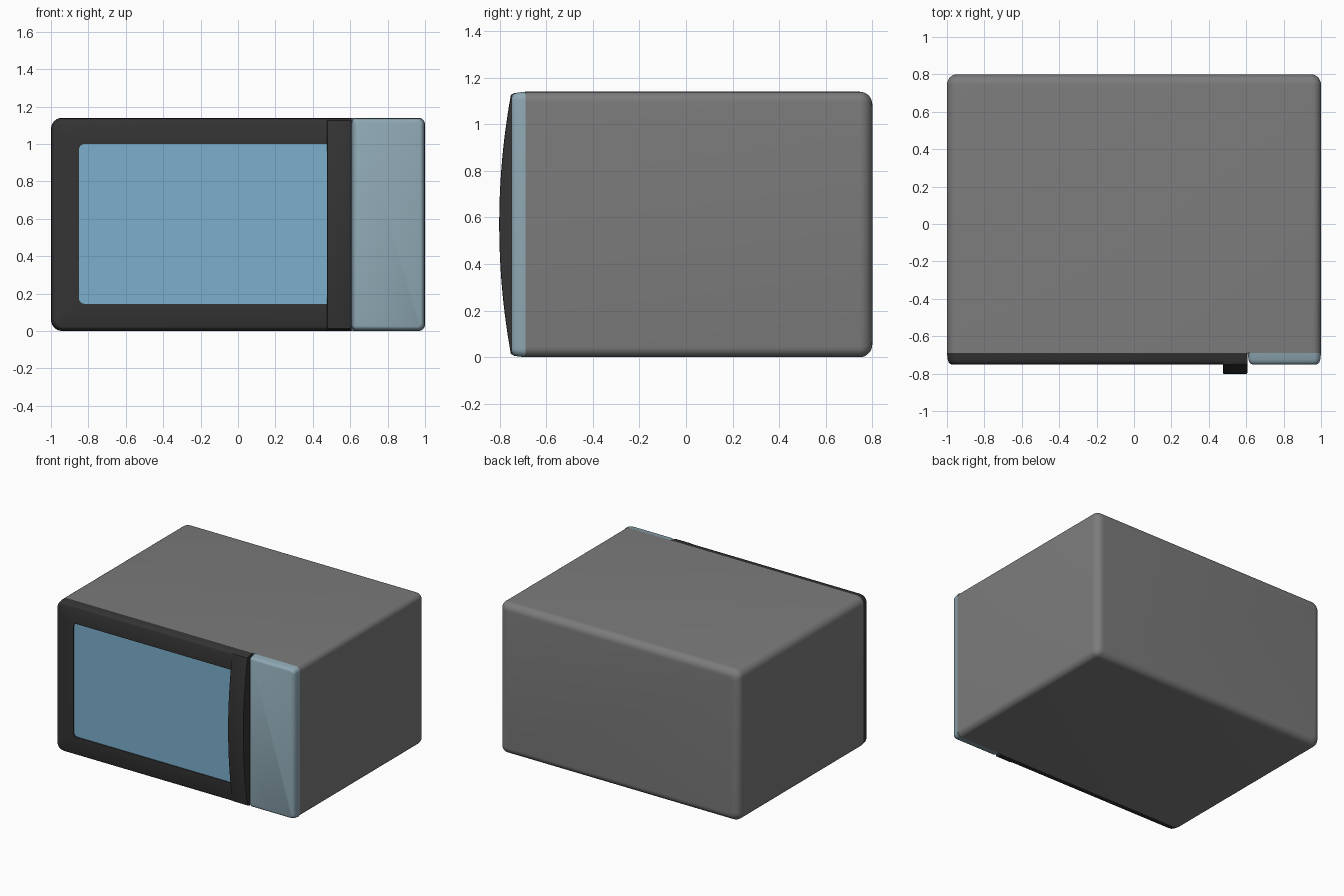
import bpy, bmesh, math

if "Cube" in bpy.data.objects:
    bpy.data.objects.remove(bpy.data.objects["Cube"])


def material(name, rgb):
    m = bpy.data.materials.new(name)
    m.diffuse_color = (*rgb, 1.0)
    m.use_nodes = True
    m.node_tree.nodes["Principled BSDF"].inputs["Base Color"].default_value = m.diffuse_color
    return m


GREY = material("casing grey", (0.2, 0.2, 0.2))
BLACK = material("dark trim", (0.034, 0.034, 0.034))
GLASS = material("blue glass", (0.20, 0.43, 0.61))
PANEL = material("pale blue panel", (0.27, 0.39, 0.45))


def finish(bm, name, mats, angle=35):
    bmesh.ops.recalc_face_normals(bm, faces=bm.faces[:])
    me = bpy.data.meshes.new(name)
    bm.to_mesh(me)
    bm.free()
    ob = bpy.data.objects.new(name, me)
    bpy.context.collection.objects.link(ob)
    for m in mats:
        me.materials.append(m)
    bpy.ops.object.select_all(action='DESELECT')
    ob.select_set(True)
    bpy.context.view_layer.objects.active = ob
    bpy.ops.object.shade_smooth_by_angle(angle=math.radians(angle))
    return ob


def ring(y, x0, x1, z0, z1, r_left, r_right, inset=0.0, steps=6):
    """Rounded rectangle in the xz plane at depth y."""
    x0, x1, z0, z1 = x0 + inset, x1 - inset, z0 + inset, z1 - inset
    rl, rr = (max(r - inset * 0.6, 0.004) for r in (r_left, r_right))
    pts = []
    for cx, cz, r, a0 in ((x1 - rr, z1 - rr, rr, 0), (x0 + rl, z1 - rl, rl, 90),
                          (x0 + rl, z0 + rl, rl, 180), (x1 - rr, z0 + rr, rr, 270)):
        for i in range(steps + 1):
            a = math.radians(a0 + 90 * i / steps)
            pts.append((cx + r * math.cos(a), y, cz + r * math.sin(a)))
    return pts


def loft(name, rings, mats, end_material=0):
    """Skin a row of rings and cap both ends; the last cap may differ in colour."""
    bm = bmesh.new()
    loops = [[bm.verts.new(p) for p in r] for r in rings]
    for a, b in zip(loops, loops[1:]):
        n = len(a)
        for i in range(n):
            j = (i + 1) % n
            bm.faces.new((a[i], a[j], b[j], b[i]))
    bm.faces.new(loops[0])
    bm.faces.new(loops[-1]).material_index = end_material
    return finish(bm, name, mats)


# Casing: sharp front rim, rounded back
case = (-1.0, 1.0, 0.0, 1.14, 0.06, 0.045)
R = 0.055
rings = [ring(-0.69, *case)]
for k in range(8):
    a = math.radians(90 * k / 7)
    rings.append(ring(0.8 - R + R * math.sin(a), *case, inset=R * (1 - math.cos(a))))
loft("casing", rings, [GREY])


def front_edge(box):
    """Side and softened front edge of a front plate."""
    return [ring(-0.69, *box)] + [
        ring(y, *box, inset=i) for y, i in
        ((-0.725, 0.004), (-0.737, 0.008), (-0.746, 0.014), (-0.75, 0.023))]


# Door frame with a slightly recessed window
window = (-0.85, 0.54, 0.145, 1.0, 0.03, 0.03)
loft("door", front_edge((-1.0, 0.605, 0.0, 1.14, 0.06, 0.005))
     + [ring(-0.75, *window), ring(-0.742, *window)], [BLACK, GLASS], end_material=1)

# Control panel
loft("control_panel", front_edge((0.608, 1.0, 0.0, 1.14, 0.025, 0.035)), [PANEL])

# Bowed handle running the full height of the door
bm = bmesh.new()
N = 24
profile = [(-0.69, 0.003), (-0.735, 0.005)]
for i in range(N + 1):
    t = i / N
    profile.append((-0.752 - 0.05 * 4 * t * (1 - t), 0.014 + 1.112 * t))
profile += [(-0.735, 1.135), (-0.69, 1.137)]
face = bm.faces.new([bm.verts.new((0.476, y, z)) for y, z in profile])
ext = bmesh.ops.extrude_face_region(bm, geom=[face])
bmesh.ops.translate(bm, vec=(0.13, 0, 0),
                    verts=[v for v in ext["geom"] if isinstance(v, bmesh.types.BMVert)])
bmesh.ops.recalc_face_normals(bm, faces=bm.faces[:])
side = [e for e in bm.edges if abs(e.verts[0].co.x - e.verts[1].co.x) < 1e-5
        and min(v.co.z for v in e.verts) > 0.01
        and max(v.co.z for v in e.verts) < 1.13]
bmesh.ops.bevel(bm, geom=side, offset=0.006, segments=2, profile=0.5, affect='EDGES')
finish(bm, "door_handle", [BLACK])
